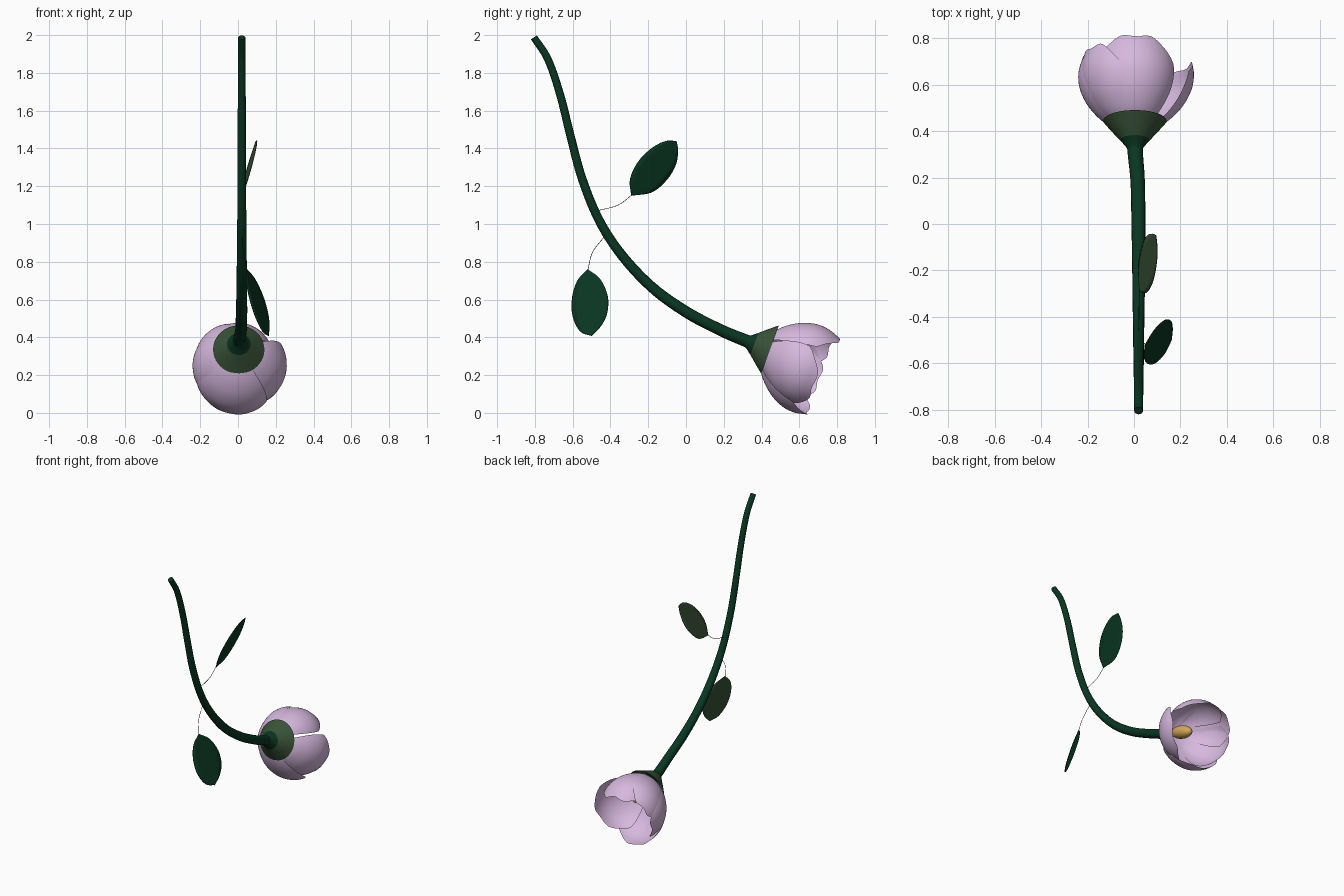
import bpy, bmesh, math
from mathutils import Vector

if "Cube" in bpy.data.objects:
    bpy.data.objects.remove(bpy.data.objects["Cube"])


def material(name, rgb):
    m = bpy.data.materials.new(name)
    m.diffuse_color = (*rgb, 1)
    m.use_nodes = True
    m.node_tree.nodes["Principled BSDF"].inputs["Base Color"].default_value = m.diffuse_color
    return m


GREEN = material("dark green", (0.003, 0.037, 0.016))
OLIVE = material("olive green", (0.042, 0.088, 0.040))
LILAC = material("lilac", (0.67, 0.48, 0.73))
GOLD = material("golden tan", (0.64, 0.39, 0.10))


def spline(pts, n):
    """Sample n+1 points of a smooth curve through pts."""
    p = [Vector(q) for q in pts]
    p = [2 * p[0] - p[1]] + p + [2 * p[-1] - p[-2]]
    out = []
    for k in range(n + 1):
        f = k / n * (len(p) - 3)
        i = min(int(f), len(p) - 4)
        t = f - i
        a, b, c, d = p[i:i + 4]
        out.append(0.5 * (2 * b + (c - a) * t + (2 * a - 5 * b + 4 * c - d) * t * t
                          + (3 * b - a - 3 * c + d) * t ** 3))
    return out


def mesh_object(name, verts, faces, mats):
    me = bpy.data.meshes.new(name)
    me.from_pydata(verts, [], faces)
    bm = bmesh.new()
    bm.from_mesh(me)
    bmesh.ops.remove_doubles(bm, verts=bm.verts, dist=1e-5)
    bm.to_mesh(me)
    bm.free()
    ob = bpy.data.objects.new(name, me)
    bpy.context.collection.objects.link(ob)
    for m in mats:
        me.materials.append(m)
    me.shade_smooth()
    return ob


def tube(name, pts, mat, n=40, sides=4):
    """Tapered tube; each point is x, y, z, radius."""
    cu = bpy.data.curves.new(name, 'CURVE')
    cu.dimensions = '3D'
    cu.bevel_depth = 1.0
    cu.bevel_resolution = sides
    cu.use_fill_caps = True
    path = spline(pts, n)
    sp = cu.splines.new('POLY')
    sp.points.add(len(path) - 1)
    for p, q in zip(sp.points, path):
        p.co = (q[0], q[1], q[2], 1)
        p.radius = q[3]
    sp.use_smooth = True
    cu.materials.append(mat)
    ob = bpy.data.objects.new(name, cu)
    bpy.context.collection.objects.link(ob)


# Flower frame: origin at calyx rim, axis pointing forward and down
ORIGIN = Vector((0.004, 0.445, 0.335))
AXIS = Vector((0, 0.94, -0.34)).normalized()
SIDE = Vector((1, 0, 0))
UP = Vector((0, 0.34, 0.94)).normalized()


def flower_point(ax, r, ang):
    return ORIGIN + AXIS * ax + (SIDE * math.cos(ang) + UP * math.sin(ang)) * r


def grid_faces(rows, cols):
    return [(i * cols + j, i * cols + j + 1, (i + 1) * cols + j + 1, (i + 1) * cols + j)
            for i in range(rows - 1) for j in range(cols - 1)]


def lathe(name, profile, mat, n=40):
    verts = [flower_point(ax, r, 2 * math.pi * j / n) for ax, r in profile for j in range(n + 1)]
    return mesh_object(name, verts, grid_faces(len(profile), n + 1), [mat])


# Stem
tube("stem", [(0.02, -0.805, 1.988, 0.019), (0.02, -0.73, 1.87, 0.020),
              (0.02, -0.665, 1.68, 0.021), (0.02, -0.61, 1.46, 0.022),
              (0.02, -0.55, 1.24, 0.023), (0.02, -0.46, 1.02, 0.024),
              (0.02, -0.34, 0.835, 0.026), (0.02, -0.18, 0.665, 0.028),
              (0.019, 0.0, 0.535, 0.030), (0.016, 0.18, 0.44, 0.031),
              (0.006, 0.30, 0.389, 0.033), (0.004, 0.36, 0.366, 0.034)], GREEN, 60, 6)

# Stem flare and calyx cone
lathe("stem_flare", [(-0.15, 0.026), (-0.12, 0.037), (-0.088, 0.062)], GREEN)
lathe("calyx", [(-0.088, 0.062), (-0.05, 0.095), (0.0, 0.136)], OLIVE)

# Pistil: elongated egg in the middle of the cup
lathe("pistil", [(0.06 - 0.1 * math.cos(t), 0.045 * math.sin(t))
                 for t in (math.pi * k / 14 for k in range(15))], GOLD, 24)

# Petals: centre angle, radius scale, length scale, half width in degrees, tip flare
PROFILE = [(-0.05, 0.02), (-0.005, 0.120), (0.08, 0.196), (0.17, 0.236), (0.25, 0.242), (0.33, 0.222)]
PETALS = {
    "petal_top": (88, 0.90, 1.00, 60, -0.02),
    "petal_right": (333, 1.01, 0.86, 50, 0.02),
    "petal_bottom": (256, 1.08, 0.92, 50, 0.015),
    "petal_left": (197, 1.02, 0.91, 45, 0.0),
    "petal_upper_left": (148, 0.95, 0.90, 42, 0.01),
}
ROWS, COLS = 24, 25
for name, (ang, rs, ls, hw, flare) in PETALS.items():
    prof = spline(PROFILE, 200)
    verts = []
    for i in range(ROWS):
        for j in range(COLS):
            s = -1 + 2 * j / (COLS - 1)
            # rounded, slightly wavy tip
            t = i / (ROWS - 1) * (1 - 0.24 * abs(s) ** 3 - 0.02 * math.cos(7 * s))
            ax, r = prof[int(t * 200)]
            width = hw * (0.85 + 0.15 * math.sin(math.pi * t))
            r = r * (rs - 0.05 * s * s) + flare * t ** 3
            # one edge tucks under the neighbour
            r += 0.006 * s * min(1, 3 * t)
            verts.append(flower_point(ax * ls if ax > 0 else ax, r, math.radians(ang + s * width)))
    mesh_object(name, verts, grid_faces(ROWS, COLS), [LILAC])


# Leaves: thin two-coloured plates; outline in y, z and a plane giving x
def leaf(name, sides, plane):
    left, right = (spline(p, 20) for p in sides)
    cols = 7
    verts = []
    for a, b in zip(left, right):
        for j in range(cols):
            y, z = a.lerp(b, j / (cols - 1))
            verts.append((plane(y, z), y, z))
    ob = mesh_object(name, verts, grid_faces(21, cols), [GREEN, OLIVE])
    bm = bmesh.new()
    bm.from_mesh(ob.data)
    if sum(f.normal.x for f in bm.faces) < 0:
        bmesh.ops.reverse_faces(bm, faces=bm.faces)
    bm.to_mesh(ob.data)
    bm.free()
    sol = ob.modifiers.new("thickness", 'SOLIDIFY')
    sol.thickness = 0.003
    sol.offset = 0
    sol.material_offset = 1


leaf("upper_leaf",
     ([(-0.29, 1.15), (-0.297, 1.235), (-0.257, 1.325), (-0.19, 1.395), (-0.115, 1.437), (-0.05, 1.44)],
      [(-0.29, 1.15), (-0.18, 1.168), (-0.10, 1.235), (-0.053, 1.315), (-0.042, 1.39), (-0.05, 1.44)]),
     lambda y, z: 0.06 + 0.33 * (z - 1.3) - 0.1 * (y + 0.16))
leaf("lower_leaf",
     ([(-0.52, 0.76), (-0.575, 0.70), (-0.603, 0.61), (-0.60, 0.51), (-0.56, 0.43), (-0.50, 0.408)],
      [(-0.52, 0.76), (-0.455, 0.71), (-0.415, 0.62), (-0.417, 0.53), (-0.45, 0.46), (-0.50, 0.408)]),
     lambda y, z: 0.1 + 0.3 * (0.6 - z) + 0.4 * (y + 0.51))

# Thin leaf stalks
tube("upper_leaf_stalk", [(0.02, -0.47, 1.07, 0.0016), (0.022, -0.36, 1.10, 0.0016),
                          (0.023, -0.285, 1.155, 0.0016)], GREEN, 12, 1)
tube("lower_leaf_stalk", [(0.02, -0.435, 0.93, 0.0016), (0.03, -0.495, 0.85, 0.0016),
                          (0.048, -0.52, 0.755, 0.0016)], GREEN, 12, 1)
